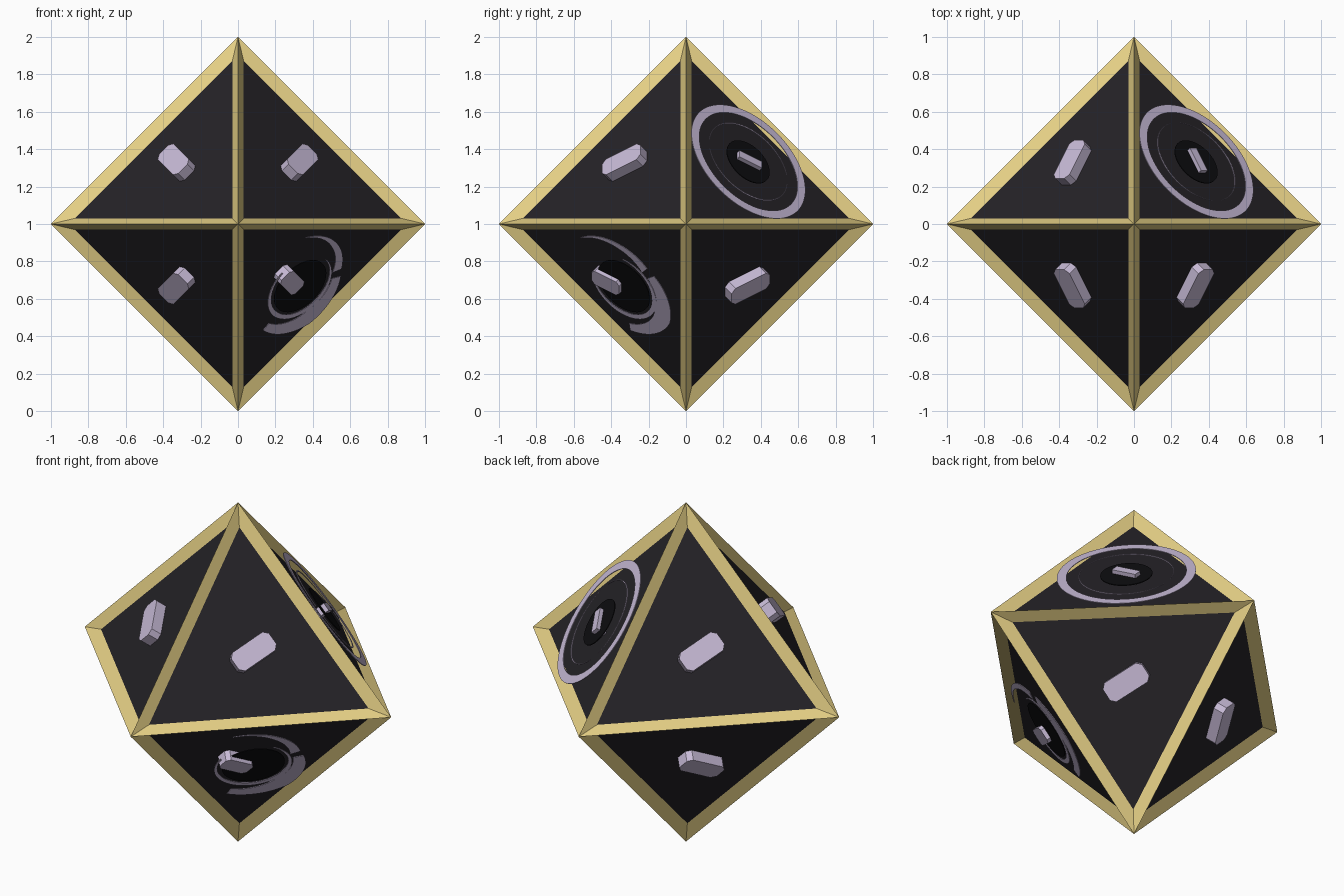
import bpy, bmesh
from math import sin, cos, radians, sqrt
from mathutils import Vector, Matrix

if "Cube" in bpy.data.objects:
    bpy.data.objects.remove(bpy.data.objects["Cube"])

MID = Vector((0, 0, 1))


def material(name, rgb):
    m = bpy.data.materials.new(name)
    m.diffuse_color = (*rgb, 1)
    m.use_nodes = True
    m.node_tree.nodes["Principled BSDF"].inputs["Base Color"].default_value = m.diffuse_color
    return m


GOLD = material("gold", (0.80, 0.64, 0.24))
DARK = material("dark", (0.018, 0.016, 0.02))
BLACK = material("black", (0.004, 0.004, 0.005))
LILAC = material("lilac", (0.57, 0.49, 0.67))


def add_object(name, bm, mat):
    bmesh.ops.recalc_face_normals(bm, faces=bm.faces)
    mesh = bpy.data.meshes.new(name)
    bm.to_mesh(mesh)
    bm.free()
    mesh.materials.append(mat)
    ob = bpy.data.objects.new(name, mesh)
    bpy.context.collection.objects.link(ob)
    return ob


def face_matrix(signs, axis, dist):
    """Local frame of one die face: y along the projected axis, z outward."""
    n = Vector(signs).normalized()
    up = (axis - n * axis.dot(n)).normalized()
    rot = Matrix((up.cross(n), up, n)).transposed().to_4x4()
    return Matrix.Translation(MID + n * dist) @ rot


def plate(bm, pts, z0, z1, mat):
    """Extruded outline in a face frame."""
    lo = [bm.verts.new(mat @ Vector((x, y, z0))) for x, y in pts]
    hi = [bm.verts.new(mat @ Vector((x, y, z1))) for x, y in pts]
    bm.faces.new(lo[::-1])
    bm.faces.new(hi)
    for i in range(len(pts)):
        j = (i + 1) % len(pts)
        bm.faces.new((lo[i], lo[j], hi[j], hi[i]))


def arc(bm, a0, a1, rin, rout, mat, steps=48, h=0.004):
    """Flat arc; rin and rout are radii evenly spaced along the sweep."""
    def lerp(vals, t):
        f = t * (len(vals) - 1)
        i = min(int(f), len(vals) - 2)
        return vals[i] + (vals[i + 1] - vals[i]) * (f - i)
    rows = []
    for k in range(steps + 1):
        t = k / steps
        a = radians(a0 + (a1 - a0) * t)
        rows.append([bm.verts.new(mat @ Vector((r * cos(a), r * sin(a), z)))
                     for r, z in ((lerp(rin, t), 0), (lerp(rout, t), 0),
                                  (lerp(rout, t), h), (lerp(rin, t), h))])
    for p, q in zip(rows, rows[1:]):
        for i in range(4):
            j = (i + 1) % 4
            bm.faces.new((p[i], p[j], q[j], q[i]))
    if abs(a1 - a0) < 360:
        bm.faces.new(rows[0])
        bm.faces.new(rows[-1])


SIGNS = [(x, y, z) for x in (1, -1) for y in (1, -1) for z in (1, -1)]

# Recessed dark body
IN, TIP = 0.03, 0.873
SUM = TIP + 2 * IN
bm = bmesh.new()
for s in SIGNS:
    bm.faces.new([bm.verts.new(MID + Vector([s[i] * SUM if i == k else 0 for i in range(3)]))
                  for k in range(3)])
bmesh.ops.remove_doubles(bm, verts=bm.verts, dist=1e-4)
add_object("body", bm, DARK)

# Gold edge frame sloping in to each face
bm = bmesh.new()
for s in SIGNS:
    out = [MID + Vector([s[i] if i == k else 0 for i in range(3)]) for k in range(3)]
    inn = [MID + Vector([s[i] * (TIP if i == k else IN) for i in range(3)]) for k in range(3)]
    for k in range(3):
        j = (k + 1) % 3
        bm.faces.new([bm.verts.new(p) for p in (out[k], out[j], inn[j], inn[k])])
bmesh.ops.remove_doubles(bm, verts=bm.verts, dist=1e-4)
add_object("edge_frame", bm, GOLD)

# Plain raised marker bar on every face
Y, Z = Vector((0, 1, 0)), Vector((0, 0, 1))
FIRST, LAST = (1, 1, 1), (1, -1, -1)
bm = bmesh.new()
for s in SIGNS:
    w, l, c = 0.06, 0.125, 0.025
    m = face_matrix(s, Y, 0)
    if s == FIRST:
        w, l, c = 0.025, 0.075, 0.002
    elif s == LAST:
        w, l, c = 0.05, 0.09, 0.02
        m = Matrix.Translation(Vector((-0.07, -0.07, 0)) + Vector((1, -1, 2)) * 0.015) @ m
    plate(bm, [(w, c - l), (w, l - c), (w - c, l), (c - w, l),
               (-w, l - c), (-w, c - l), (c - w, -l), (w - c, -l)], 0.53, 0.60, m)
add_object("face_markers", bm, LILAC)

# Rings and thin crescents on the upper back right face
DIST = 0.995 / sqrt(3)
m = face_matrix(FIRST, Z, DIST)
bm = bmesh.new()
arc(bm, 0, 360, (0.322, 0.322), (0.373, 0.373), m, 72)
for a in (-20, 160):
    arc(bm, a, a + 165, (0.255, 0.247, 0.255), (0.256, 0.256, 0.256), m)
add_object("ring_ornament", bm, LILAC)

# Swirl on the lower front right face
m2 = face_matrix(LAST, Z, DIST)
bm = bmesh.new()
arc(bm, 114, 25, (0.345, 0.27, 0.21), (0.35, 0.305, 0.27), m2)
arc(bm, 14, -112, (0.215, 0.215, 0.26), (0.275, 0.32, 0.31), m2)
arc(bm, 62, -205, (0.195, 0.185, 0.185, 0.2), (0.2, 0.215, 0.215, 0.21), m2)
add_object("swirl_ornament", bm, LILAC)

# Black discs behind the two ornament markers
bm = bmesh.new()
for mat, r in ((m, 0.14), (m2, 0.17)):
    plate(bm, [(r * cos(radians(a)), r * sin(radians(a))) for a in range(0, 360, 8)],
          -0.002, 0.003, mat)
add_object("centre_discs", bm, BLACK)
